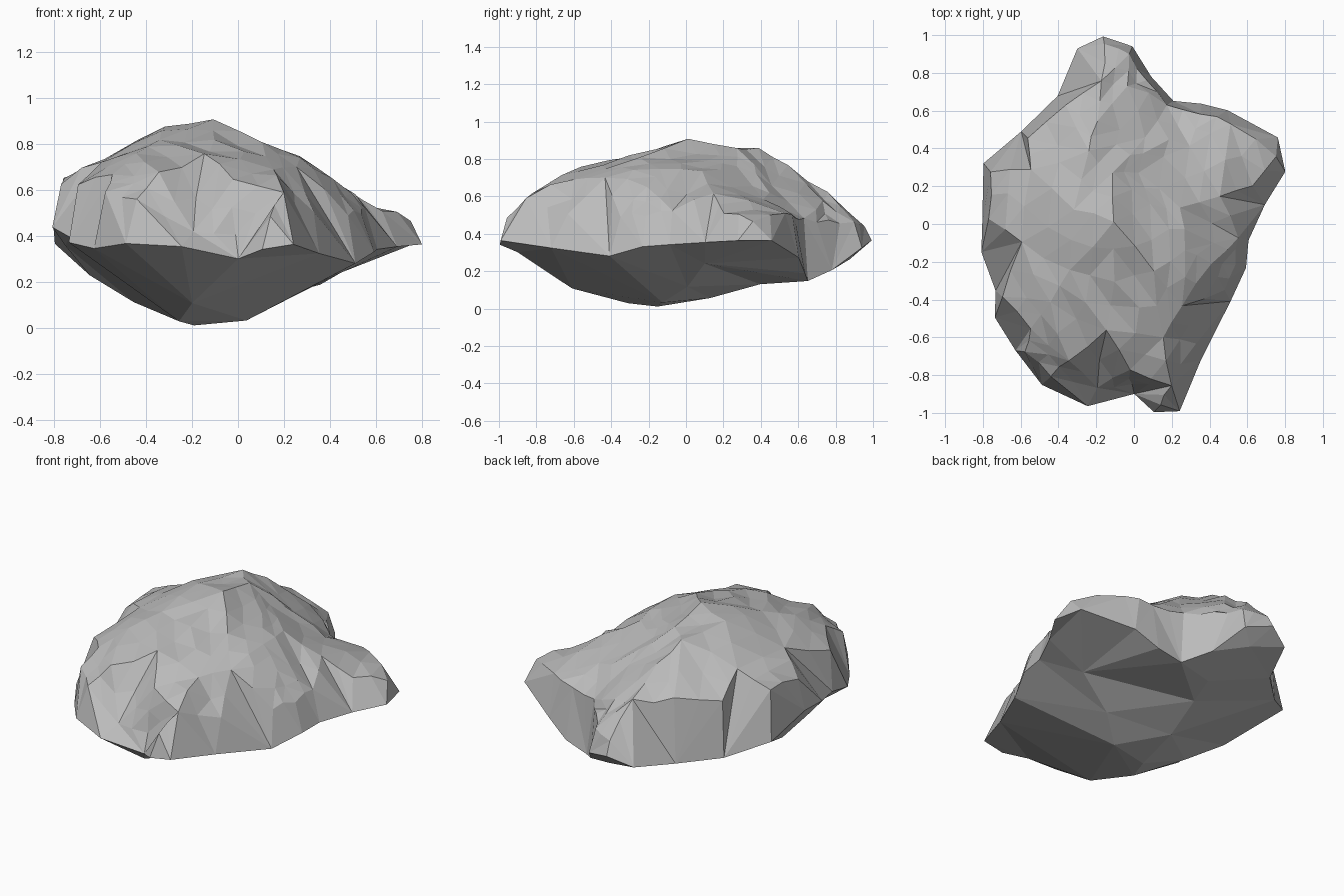
import bpy
import bmesh
import random
from mathutils import Vector
from mathutils.geometry import delaunay_2d_cdt

random.seed(7)

cube = bpy.data.objects.get("Cube")
if cube:
    bpy.data.objects.remove(cube, do_unlink=True)


def points(triples):
    """Turn triples given in hundredths into vectors."""
    return [Vector(t) / 100 for t in triples]


# Widest outline of the boulder, clockwise from the back spur
RIM = points([
    (-16, 100, 36), (0, 94, 33), (10, 78, 22), (21, 66, 16), (36, 63, 20),
    (50, 60, 26), (76, 46, 35), (81, 27, 37), (70, 11, 36), (60, -8, 34),
    (59, -23, 33), (52, -40, 29), (35, -72, 33), (24, -99, 37),
    (10, -100, 35), (0, -90, 29), (-25, -96, 34), (-48, -85, 36),
    (-62, -67, 36), (-74, -50, 37), (-74, -35, 39), (-81, -15, 44),
    (-81, 0, 44), (-80, 33, 36), (-60, 48, 27), (-40, 68, 26),
    (-29, 93, 32),
])

# Crest, shoulders, back valley and front hollow of the upper side
CROWN = points([
    (-10, 2, 90), (-31, 8, 88), (-12, 28, 86), (-24, 38, 85), (-20, 55, 77),
    (-17, 75, 61), (-15, 96, 45), (-2, 90, 46), (-3, 74, 58), (7, 76, 46),
    (17, 63, 48), (2, 28, 75), (8, 10, 78), (6, 46, 67), (35, 59, 50),
    (30, 42, 59), (52, 54, 52), (76, 36, 48), (62, 20, 52), (46, 15, 62),
    (25, 8, 72), (27, -14, 76), (56, -7, 53), (53, -21, 51), (47, -35, 50),
    (41, -20, 65), (32, -64, 50), (26, -43, 71), (10, -25, 80),
    (-10, -30, 81), (-35, -25, 81), (-60, -10, 73), (-77, 3, 64),
    (-75, 28, 66), (-55, 28, 73), (-37, 62, 62), (-56, 46, 61),
    (-69, -38, 62), (-45, -42, 76), (-55, -56, 68), (-15, -57, 75),
    (15, -60, 70), (-35, -72, 67), (-3, -77, 65), (19, -86, 60),
    (-57, -67, 58), (-20, -86, 41), (-2, -85, 41), (14, -95, 50),
    (-45, -81, 56),
])

# Shallow keel of the underside
KEEL = points([
    (-20, -15, 0), (3, -12, 4), (-45, -10, 11), (-64, 0, 24), (-76, -8, 36),
    (20, 0, 12), (44, 10, 24), (-20, -60, 11), (-25, -30, 2), (-15, 13, 5),
    (-10, 40, 13), (-5, 57, 17), (-10, 88, 27),
])


def add_shell(bm, rim_verts, inner):
    """Triangulate the area inside the rim through the given inner points."""
    verts = rim_verts + [bm.verts.new(p) for p in inner]
    count = len(rim_verts)
    edges = [(i, (i + 1) % count) for i in range(count)]
    flat = [v.co.to_2d() for v in verts]
    result = delaunay_2d_cdt(flat, edges, [], 1, 1e-5)
    triangles, origin = result[2], result[3]
    return [bm.faces.new([verts[origin[i][0]] for i in tri])
            for tri in triangles]


bm = bmesh.new()
rim_verts = [bm.verts.new(p) for p in RIM]
upper = add_shell(bm, rim_verts, CROWN)
lower = add_shell(bm, rim_verts, KEEL)
bmesh.ops.reverse_faces(bm, faces=lower)

# Break the inner part of the upper side into smaller chipped facets
fixed = set(bm.verts)
rim_set = set(rim_verts)
inner_edges = list({e for f in upper for e in f.edges
                    if not rim_set.intersection(e.verts)})
bmesh.ops.subdivide_edges(bm, edges=inner_edges, cuts=1, use_grid_fill=True)
for v in bm.verts:
    if v not in fixed:
        chip = [random.uniform(-1, 1) * s for s in (0.01, 0.01, 0.015)]
        v.co += Vector(chip)
bmesh.ops.triangulate(bm, faces=bm.faces[:])
bmesh.ops.recalc_face_normals(bm, faces=bm.faces[:])

mesh = bpy.data.meshes.new("boulder")
bm.to_mesh(mesh)
bm.free()
boulder = bpy.data.objects.new("boulder", mesh)
bpy.context.collection.objects.link(boulder)

# Plain grey stone
stone = bpy.data.materials.new("grey_stone")
stone.use_nodes = True
colour = (0.5, 0.5, 0.5, 1)
stone.diffuse_color = colour
for node in stone.node_tree.nodes:
    if node.type == "BSDF_PRINCIPLED":
        node.inputs["Base Color"].default_value = colour
mesh.materials.append(stone)
